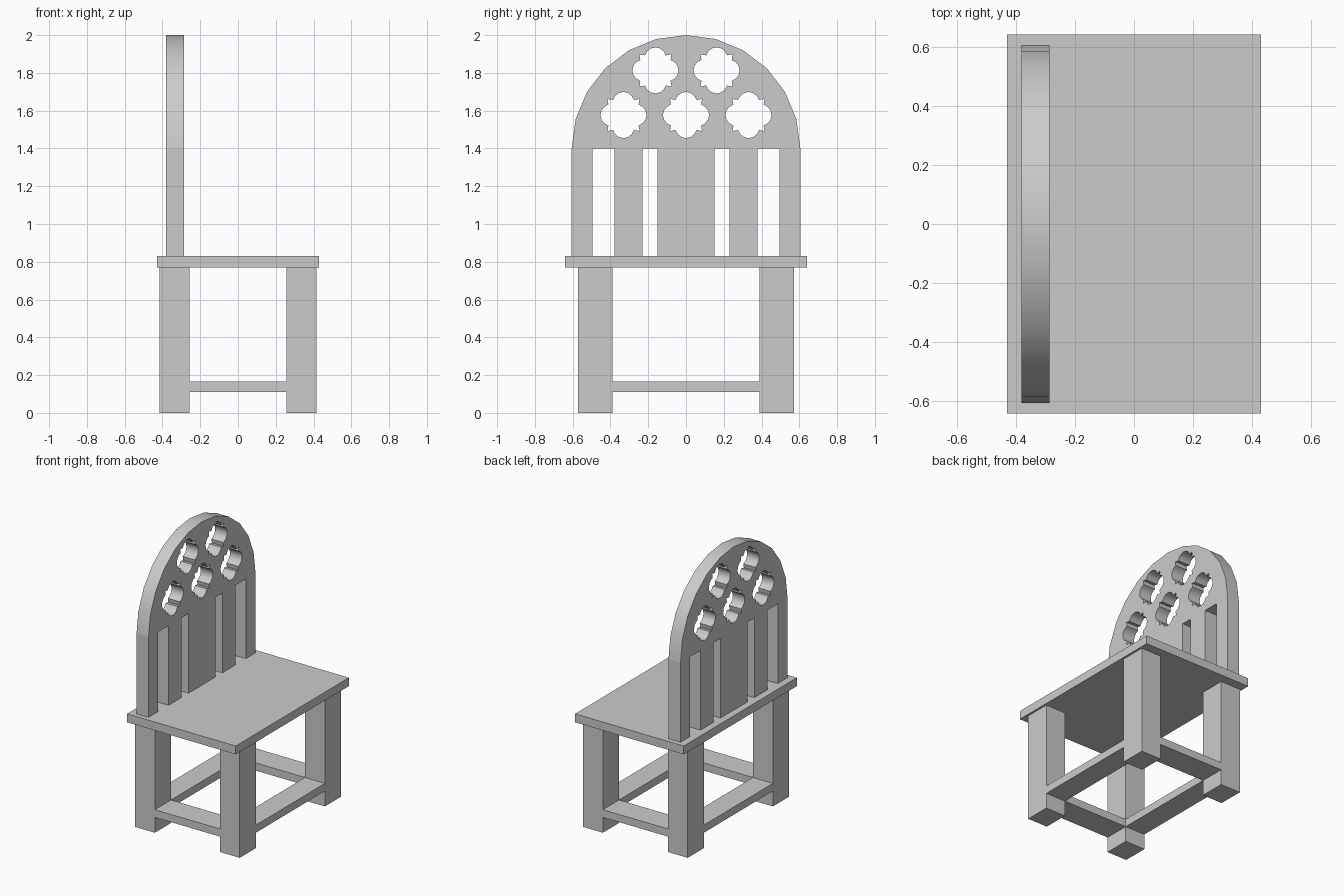
import bpy
from math import sin, cos, pi, radians

cube = bpy.data.objects.get("Cube")
if cube:
    bpy.data.objects.remove(cube, do_unlink=True)

grey = bpy.data.materials.new("plain_grey")
grey.use_nodes = True
colour = (0.6, 0.6, 0.6, 1)
grey.diffuse_color = colour
grey.node_tree.nodes["Principled BSDF"].inputs["Base Color"].default_value = colour


def box(name, x, y, z):
    """Box from (min, max) ranges along each axis."""
    bpy.ops.mesh.primitive_cube_add(size=1, location=[sum(r) / 2 for r in (x, y, z)])
    ob = bpy.context.object
    ob.name = name
    ob.scale = [r[1] - r[0] for r in (x, y, z)]
    bpy.ops.object.transform_apply(location=False, rotation=False, scale=True)
    ob.data.materials.append(grey)
    return ob


# Seat
box("seat", (-0.43, 0.43), (-0.64, 0.64), (0.77, 0.83))

# Legs and the low stretchers between them
LEG_X, LEG_Y = (0.257, 0.415), (0.39, 0.573)


def mirrored(r, side):
    return r if side > 0 else (-r[1], -r[0])


STRETCHER_Z = (0.11, 0.165)
for sx, xname in ((1, "front"), (-1, "rear")):
    for sy, yname in ((1, "left"), (-1, "right")):
        box(f"{xname}_{yname}_leg", mirrored(LEG_X, sx), mirrored(LEG_Y, sy), (0, 0.77))
    box(f"{xname}_stretcher", mirrored(LEG_X, sx), (-LEG_Y[0], LEG_Y[0]), STRETCHER_Z)
for sy, yname in ((1, "left"), (-1, "right")):
    box(f"{yname}_stretcher", (-LEG_X[0], LEG_X[0]), mirrored(LEG_Y, sy), STRETCHER_Z)

# Upright slats of the backrest
BACK_X = (-0.38, -0.285)
SPRING_Z = 1.4
box("centre_slat", BACK_X, (-0.152, 0.152), (0.83, SPRING_Z))
for sy, yname in ((1, "left"), (-1, "right")):
    box(f"{yname}_slat", BACK_X, mirrored((0.23, 0.378), sy), (0.83, SPRING_Z))
    box(f"{yname}_post", BACK_X, mirrored((0.495, 0.605), sy), (0.83, SPRING_Z))


# Arched top pierced by lobed rosettes, drawn as one filled curve
def rosette(cy, cz):
    """Four round lobes with a pointed barb between each pair."""
    pts = []
    for q in range(4):
        a = q * pi / 2
        for i in range(7):
            t = a + radians(-75 + 25 * i)
            pts.append((cy + 0.065 * cos(a) + 0.057 * cos(t),
                        cz + 0.065 * sin(a) + 0.057 * sin(t)))
        b = a + pi / 4
        pts.append((cy + 0.12 * cos(b), cz + 0.12 * sin(b)))
    return pts


arch = [(0.605 * cos(pi * i / 12), SPRING_Z + 0.6 * sin(pi * i / 12)) for i in range(13)]
holes = [rosette(y, 1.577) for y in (-0.331, 0, 0.331)]
holes += [rosette(y, 1.813) for y in (-0.162, 0.162)]

curve = bpy.data.curves.new("arched_back", "CURVE")
curve.dimensions = "2D"
curve.fill_mode = "BOTH"
curve.extrude = (BACK_X[1] - BACK_X[0]) / 2
for outline in [arch] + holes:
    spline = curve.splines.new("POLY")
    spline.points.add(len(outline) - 1)
    for p, (y, z) in zip(spline.points, outline):
        p.co = (y, z, 0, 1)
    spline.use_cyclic_u = True

back = bpy.data.objects.new("arched_back", curve)
bpy.context.collection.objects.link(back)
back.rotation_euler = (pi / 2, 0, pi / 2)
back.location.x = sum(BACK_X) / 2
bpy.ops.object.select_all(action="DESELECT")
back.select_set(True)
bpy.context.view_layer.objects.active = back
bpy.ops.object.convert(target="MESH")
back = bpy.context.object
back.data.materials.clear()
back.data.materials.append(grey)

# Weld the caps to the rim, then smooth only the gentle curves
bpy.ops.object.mode_set(mode="EDIT")
bpy.ops.mesh.select_all(action="SELECT")
bpy.ops.mesh.remove_doubles(threshold=0.0005)
bpy.ops.mesh.normals_make_consistent(inside=False)
bpy.ops.object.mode_set(mode="OBJECT")
bpy.ops.object.shade_smooth_by_angle(angle=radians(30))
